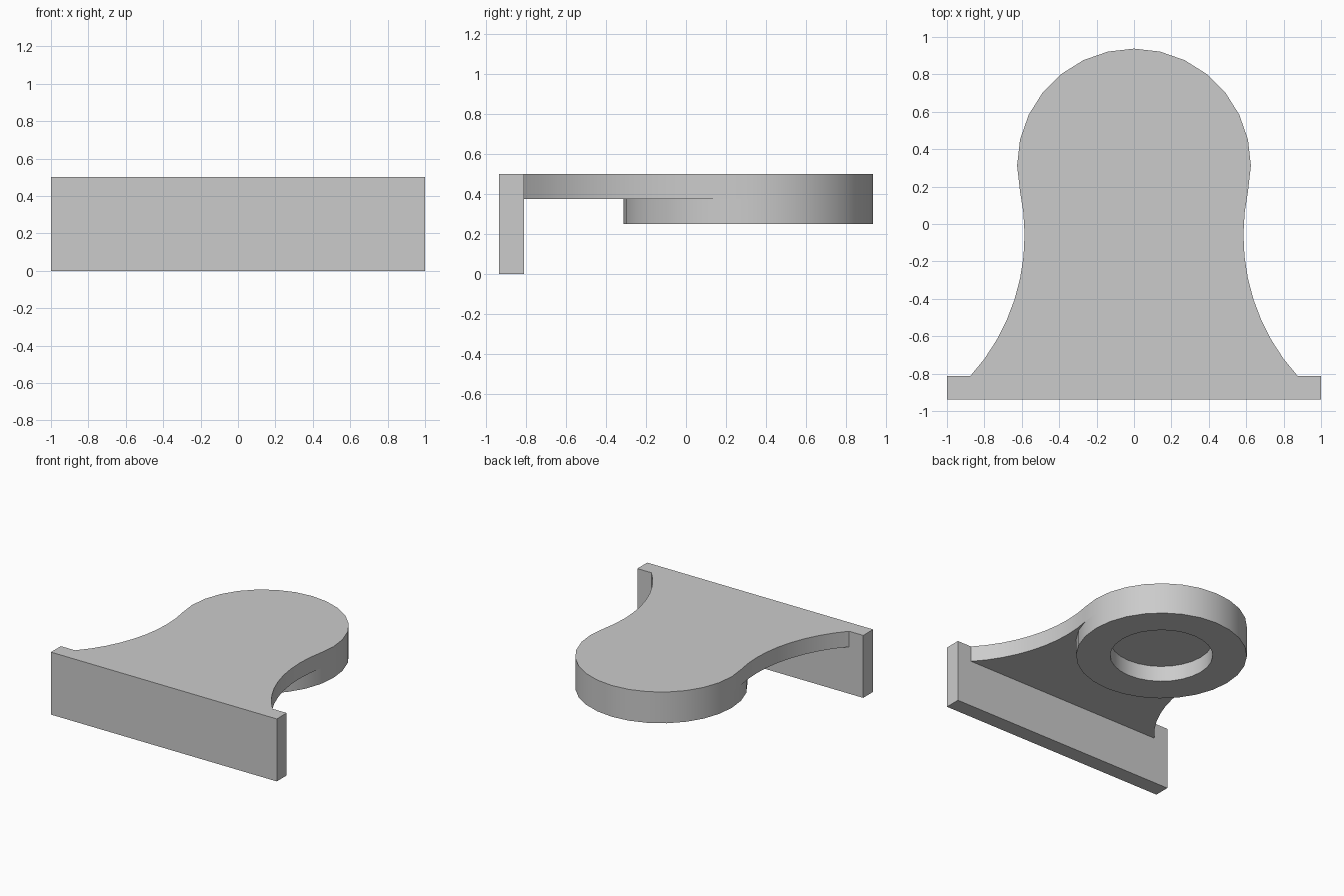
import bpy
import bmesh
from math import sin, cos, pi, atan2, radians

cube = bpy.data.objects.get("Cube")
if cube:
    bpy.data.objects.remove(cube, do_unlink=True)

WALL_FRONT, WALL_BACK = -0.9375, -0.8125
TOP, PLATE_BOTTOM, RING_BOTTOM = 0.5, 0.375, 0.25
HUB_Y, HUB_R, HOLE_R, SEGMENTS = 0.3125, 0.625, 0.375, 28
NECK_X, NECK_Y, NECK_R, NECK_STEPS = 1.71, -0.06, 1.125, 9

grey = bpy.data.materials.new("plain grey")
grey.use_nodes = True
colour = (0.6, 0.6, 0.6, 1)
grey.diffuse_color = colour
grey.node_tree.nodes["Principled BSDF"].inputs["Base Color"].default_value = colour


def finish(bm, name):
    bmesh.ops.recalc_face_normals(bm, faces=bm.faces[:])
    mesh = bpy.data.meshes.new(name)
    bm.to_mesh(mesh)
    bm.free()
    mesh.materials.append(grey)
    mesh.shade_smooth()
    mesh.set_sharp_from_angle(angle=radians(30))
    obj = bpy.data.objects.new(name, mesh)
    bpy.context.collection.objects.link(obj)


def prism(name, outline, low, high):
    """Extrude a flat outline between two heights."""
    bm = bmesh.new()
    base = bm.faces.new([bm.verts.new((x, y, low)) for x, y in outline])
    new = bmesh.ops.extrude_face_region(bm, geom=[base])["geom"]
    for v in new:
        if isinstance(v, bmesh.types.BMVert):
            v.co.z = high
    finish(bm, name)


def hub_point(i, radius=HUB_R):
    a = 2 * pi * i / SEGMENTS
    return radius * cos(a), HUB_Y + radius * sin(a)


# Upright mounting wall
prism("mounting_wall", [(-1, WALL_FRONT), (1, WALL_FRONT), (1, WALL_BACK), (-1, WALL_BACK)], 0, TOP)

# Top plate: concave neck sweeping tangentially into the rounded end
start = atan2(WALL_BACK - NECK_Y, 0.875 - NECK_X) + 2 * pi
end = atan2(HUB_Y - NECK_Y, -NECK_X)
neck = []
for i in range(NECK_STEPS):
    a = start + (end - start) * i / NECK_STEPS
    neck.append((NECK_X + NECK_R * cos(a), NECK_Y + NECK_R * sin(a)))
neck[0] = (0.875, WALL_BACK)
cap = [hub_point(i) for i in range(-1, SEGMENTS // 2 + 2)]
mirrored = [(-x, y) for x, y in reversed(neck)]
prism("top_plate", neck + cap + mirrored, PLATE_BOTTOM, TOP)

# Ring under the rounded end, open at the top where it meets the plate
bm = bmesh.new()
profile = [(HUB_R, PLATE_BOTTOM), (HUB_R, RING_BOTTOM), (HOLE_R, RING_BOTTOM), (HOLE_R, PLATE_BOTTOM)]
loops = [[bm.verts.new((*hub_point(i, r), z)) for i in range(SEGMENTS)] for r, z in profile]
for a, b in zip(loops, loops[1:]):
    for i in range(SEGMENTS):
        j = (i + 1) % SEGMENTS
        bm.faces.new((a[i], b[i], b[j], a[j]))
# Orientation is made consistent with a temporary lid
lid = [bm.faces.new((loops[3][i], loops[0][i], loops[0][(i + 1) % SEGMENTS], loops[3][(i + 1) % SEGMENTS]))
       for i in range(SEGMENTS)]
bmesh.ops.recalc_face_normals(bm, faces=bm.faces[:])
bmesh.ops.delete(bm, geom=lid, context="FACES_ONLY")
mesh_name = "socket_ring"
finish(bm, mesh_name)
